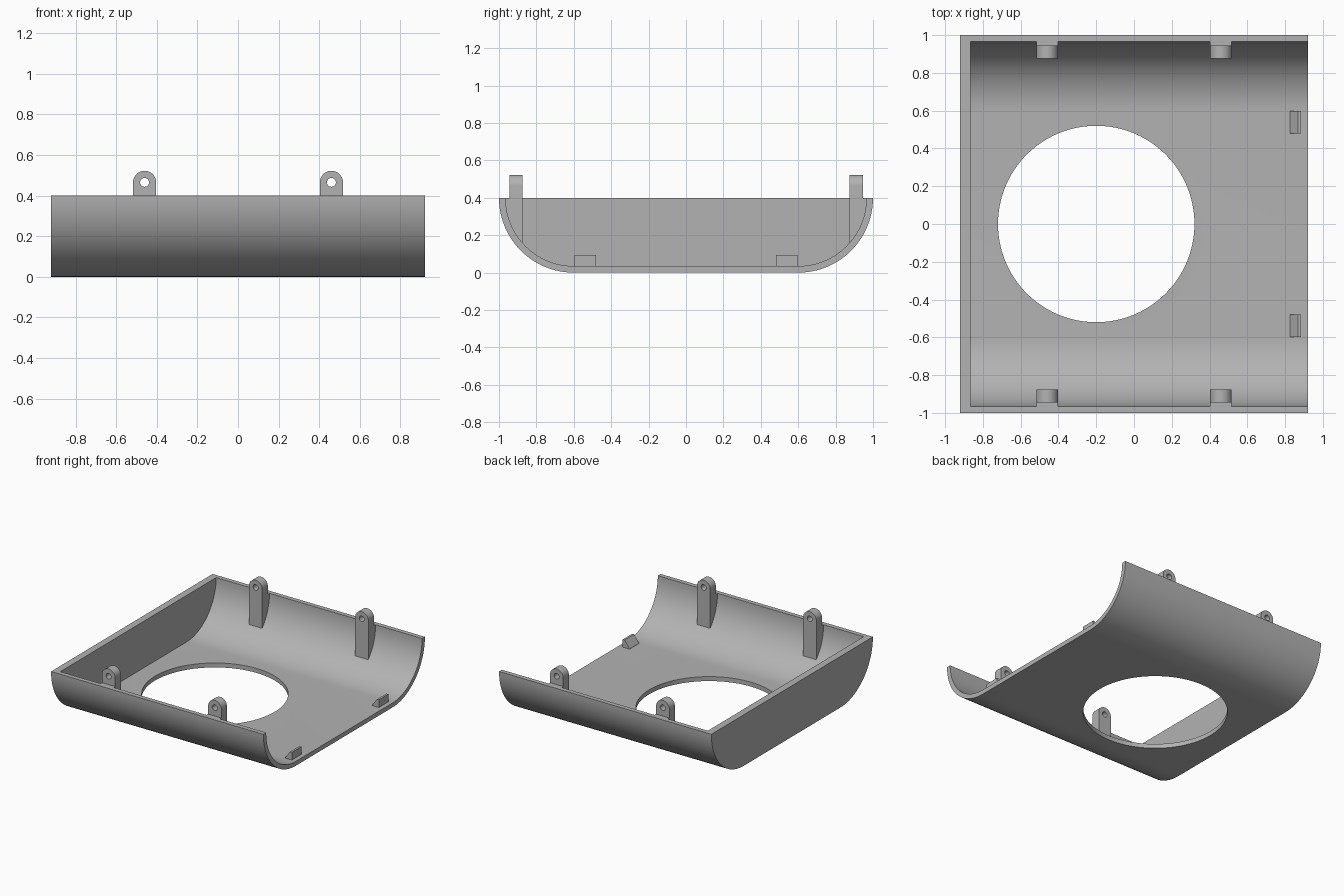
import bpy
from math import sin, cos, pi, radians

cube = bpy.data.objects.get("Cube")
if cube:
    bpy.data.objects.remove(cube)

grey = bpy.data.materials.new("light grey plastic")
grey.use_nodes = True
colour = (0.45, 0.45, 0.45, 1)
grey.diffuse_color = colour
grey.node_tree.nodes["Principled BSDF"].inputs["Base Color"].default_value = colour

RIM, CORNER_Y, OUTER, INNER = 0.4, 0.6, 0.4, 0.365
HALF = 0.92


def arc(cy, cz, r, start, end, steps):
    """Points along an arc, angles in degrees."""
    angles = [radians(start + (end - start) * i / steps) for i in range(steps + 1)]
    return [(cy + r * cos(a), cz + r * sin(a)) for a in angles]


def prism(name, points, start, end, axis="X"):
    """Extrude a closed 2D profile along x (points are y, z) or y (points are x, z)."""
    n = len(points)
    if axis == "X":
        verts = [(d, a, b) for d in (start, end) for a, b in points]
    else:
        verts = [(a, d, b) for d in (start, end) for a, b in points]
    faces = [tuple(range(n))[::-1], tuple(range(n, 2 * n))]
    faces += [(i, (i + 1) % n, n + (i + 1) % n, n + i) for i in range(n)]
    mesh = bpy.data.meshes.new(name)
    mesh.from_pydata(verts, [], faces)
    mesh.materials.append(grey)
    obj = bpy.data.objects.new(name, mesh)
    bpy.context.collection.objects.link(obj)
    # Make all normals point outward
    bpy.context.view_layer.objects.active = obj
    bpy.ops.object.mode_set(mode="EDIT")
    bpy.ops.mesh.select_all(action="SELECT")
    bpy.ops.mesh.normals_make_consistent(inside=False)
    bpy.ops.object.mode_set(mode="OBJECT")
    return obj


def cut(obj, cutter):
    mod = obj.modifiers.new("cut", "BOOLEAN")
    mod.operation, mod.solver, mod.object = "DIFFERENCE", "EXACT", cutter
    bpy.context.view_layer.objects.active = obj
    bpy.ops.object.modifier_apply(modifier=mod.name)
    bpy.data.objects.remove(cutter)


def smooth(obj):
    bpy.ops.object.select_all(action="DESELECT")
    obj.select_set(True)
    bpy.context.view_layer.objects.active = obj
    bpy.ops.object.shade_smooth_by_angle(angle=radians(30))


def trough(r, top):
    """Cross-section with flat floor and quarter-round sides."""
    side = arc(CORNER_Y, RIM, r, 0, -90, 24)
    points = side + [(-y, z) for y, z in reversed(side)]
    if top > RIM:
        points += [(-CORNER_Y - r, top), (CORNER_Y + r, top)]
    return points


# Curved shell, closed by a wall at one end and open at the other
shell = prism("shell", trough(OUTER, RIM), -HALF, HALF)
cut(shell, prism("cavity_cutter", trough(INNER, RIM + 0.2), -0.865, HALF + 0.2))

# Large round opening in the floor
bpy.ops.mesh.primitive_cylinder_add(vertices=96, radius=0.52, depth=0.3,
                                    location=(-0.2, 0, 0))
cut(shell, bpy.context.object)
smooth(shell)

for side, sname in ((-1, "front"), (1, "back")):
    for x, xname in ((-0.46, "right"), (0.46, "left")):
        # Rounded mounting lug with a screw hole
        top = arc(x, 0.465, 0.057, 0, 180, 24)
        outline = top + [(x - 0.057, RIM - 0.02), (x + 0.057, RIM - 0.02)]
        lug = prism(f"{sname}_{xname}_lug", outline, side * 0.875, side * 0.945, "Y")
        hole = arc(x, 0.465, 0.022, 0, 345, 23)
        cut(lug, prism("hole_cutter", hole, side * 0.8, side * 1.1, "Y"))
        smooth(lug)
        # Lug base following the curved wall
        curve = [p for p in arc(CORNER_Y, RIM, 0.38, 0, -60, 24) if p[0] > 0.875]
        low = RIM - (0.38 ** 2 - 0.275 ** 2) ** 0.5
        base = curve + [(0.875, low), (0.875, RIM - 0.001)]
        prism(f"{sname}_{xname}_lug_base", [(side * y, min(z, RIM - 0.001)) for y, z in base],
              x - 0.057, x + 0.057)

    # Wedge-shaped catch near the open end
    wedge = [(0.825, 0.03), (0.825, 0.037), (0.868, 0.095), (0.885, 0.095), (0.885, 0.03)]
    prism(f"{sname}_catch", wedge, side * 0.48, side * 0.597, "Y")
